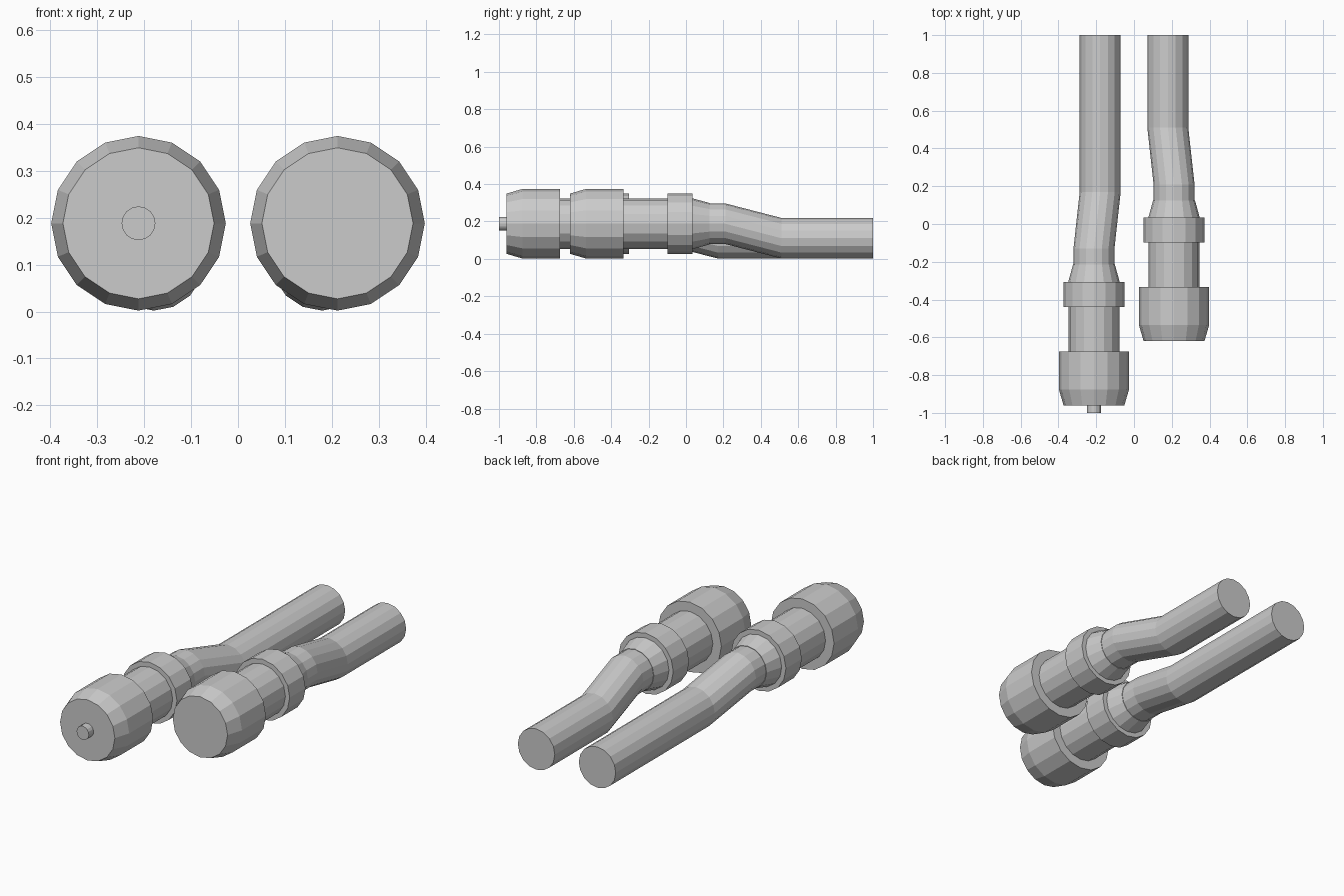
import bpy, bmesh
from math import sin, cos, pi

if "Cube" in bpy.data.objects:
    bpy.data.objects.remove(bpy.data.objects["Cube"])

SIDES = 16


def tube(name, rings):
    """Capped tube along y from rings of (x, y, z, radius)."""
    bm = bmesh.new()
    loops = []
    for x, y, z, r in rings:
        loops.append([bm.verts.new((x + r * sin(2 * pi * i / SIDES), y,
                                    z + r * cos(2 * pi * i / SIDES)))
                      for i in range(SIDES)])
    for a, b in zip(loops, loops[1:]):
        for i in range(SIDES):
            j = (i + 1) % SIDES
            bm.faces.new((a[i], a[j], b[j], b[i]))
    bm.faces.new(loops[0])
    bm.faces.new(loops[-1])
    bmesh.ops.recalc_face_normals(bm, faces=bm.faces)
    mesh = bpy.data.meshes.new(name)
    bm.to_mesh(mesh)
    bm.free()
    obj = bpy.data.objects.new(name, mesh)
    bpy.context.collection.objects.link(obj)
    return obj


AXIS_X, AXIS_Z = 0.212, 0.188      # connector axis
CABLE_X, CABLE_Z = 0.179, 0.1105   # resting cable axis
CABLE_R = 0.1085

# Connector outline: (distance from front face, radius)
PROFILE = [(0, 0.161), (0.085, 0.186), (0.286, 0.186),   # coupling nut
           (0.286, 0.136), (0.521, 0.136),               # sleeve
           (0.521, 0.161), (0.654, 0.161),               # collar
           (0.654, 0.136), (0.745, 0.111)]               # tapered boot

for label, side, front in (("left", -1, -0.96), ("right", 1, -0.62)):
    ax, cx = side * AXIS_X, side * CABLE_X
    tube(label + "_connector", [(ax, front + d, AXIS_Z, r) for d, r in PROFILE])

    # Cable leaves the boot straight, then drops to the ground and runs back
    tube(label + "_cable", [(ax, front + 0.73, AXIS_Z, CABLE_R),
                            (ax, front + 0.83, AXIS_Z, CABLE_R),
                            (cx, front + 1.13, CABLE_Z, CABLE_R),
                            (cx, 1.0, CABLE_Z, CABLE_R)])

# Contact pin on the left plug only
tube("contact_pin", [(-AXIS_X, -1.0, AXIS_Z, 0.036),
                     (-AXIS_X, -0.955, AXIS_Z, 0.036)])
